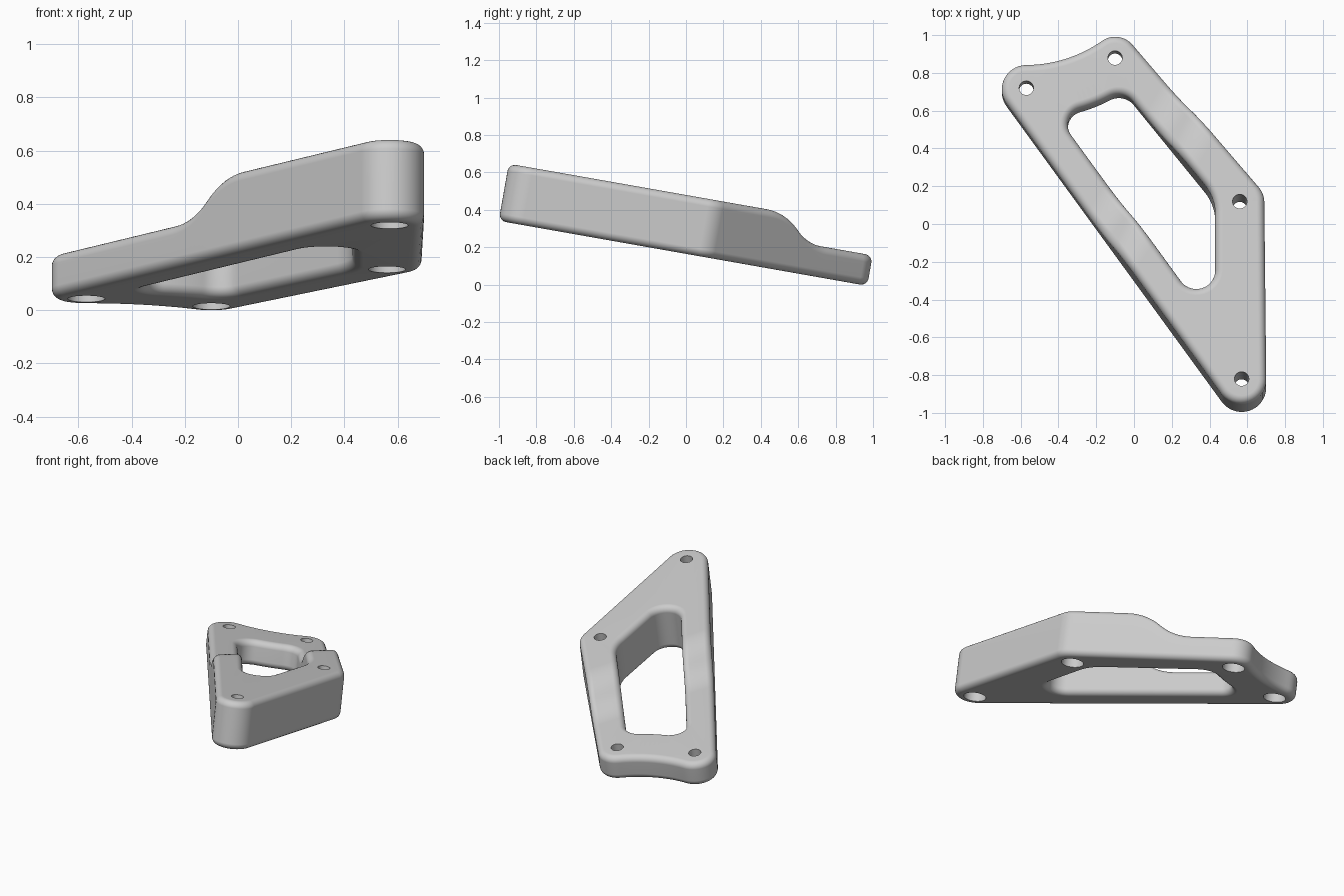
import bpy, bmesh, math
from mathutils import Vector, Matrix

if "Cube" in bpy.data.objects:
    bpy.data.objects.remove(bpy.data.objects["Cube"], do_unlink=True)

THICK, DROP, ROUND = 0.31, 0.145, 0.04      # full height, step height, edge rounding
STEP_DIR = Vector((-0.866, 0.5, 0))         # direction in which the plate steps down
STEP_A, STEP_B = -0.165, 0.23
TILT = math.radians(-10)

# corner circles, counter-clockwise: x, y, radius, radius of a hollow side after it
BODY = [(0.57, -0.887, 0.13, 0), (0.56, 0.067, 0.13, 0),
        (-0.10, 0.864, 0.12, 0.7), (-0.57, 0.702, 0.13, 0)]
WINDOW = [(0.33, -0.298, 0.10, 0), (0.18, 0.006, 0.25, 0),
          (-0.08, 0.57, 0.10, 0.8), (-0.26, 0.508, 0.09, 0)]


def angle(v):
    return math.atan2(v.y, v.x)


def arc(c, r, a0, a1, n):
    return [(c.x + r * math.cos(a0 + (a1 - a0) * i / n),
             c.y + r * math.sin(a0 + (a1 - a0) * i / n)) for i in range(n + 1)]


def outline(corners, inset):
    """Closed outline of arcs joined by tangent lines or hollow arcs."""
    n = len(corners)
    leave, arrive, hollow = [0] * n, [0] * n, [None] * n
    for i, (x, y, r, big) in enumerate(corners):
        j = (i + 1) % n
        c1, c2, r2 = Vector((x, y)), Vector(corners[j][:2]), corners[j][2]
        d = c2 - c1
        if big:
            u = d.normalized()
            a = ((r + big) ** 2 - (r2 + big) ** 2 + d.length ** 2) / (2 * d.length)
            h = math.sqrt((r + big) ** 2 - a * a)
            e = c1 + u * a + Vector((u.y, -u.x)) * h
            leave[i], arrive[j] = angle(e - c1), angle(e - c2)
            a0 = angle(c1 - e)
            sweep = (angle(c2 - e) - a0 + math.pi) % math.tau - math.pi
            hollow[i] = (e, big + inset, a0, a0 + sweep)
        else:
            leave[i] = arrive[j] = angle(d) - math.acos((r - r2) / d.length)
    pts = []
    for i, (x, y, r, _) in enumerate(corners):
        sweep = (leave[i] - arrive[i]) % math.tau
        pts += arc(Vector((x, y)), r - inset, arrive[i], arrive[i] + sweep, 14)
        if hollow[i]:
            pts += arc(*hollow[i], 18)[1:-1]
    return pts


def rounded_levels():
    """Inset and height pairs for a wall with rounded bottom and top edges."""
    q = [i * math.pi / 12 for i in range(7)]
    low = [(ROUND * (1 - math.sin(a)), ROUND * (1 - math.cos(a))) for a in q]
    return low + [(i, THICK - z) for i, z in reversed(low)]


def wall(bm, loops):
    """Skin stacked loops; return the edges of the first and last loop."""
    rings = [[bm.verts.new((x, y, z)) for x, y in pts] for pts, z in loops]
    n = len(rings[0])
    for lo, hi in zip(rings, rings[1:]):
        for i in range(n):
            j = (i + 1) % n
            bm.faces.new((lo[i], lo[j], hi[j], hi[i]))
    return [[bm.edges.get((r[i], r[(i + 1) % n])) for i in range(n)]
            for r in (rings[0], rings[-1])]


def step_drop(s):
    """S-shaped step made of two equal tangent arcs."""
    w, h = (STEP_B - STEP_A) / 2, DROP / 2
    r = (w * w + h * h) / (2 * h)
    t = min(max(s - STEP_A, 0), 2 * w)
    if t <= w:
        return r - math.sqrt(r * r - t * t)
    return DROP - r + math.sqrt(r * r - (2 * w - t) ** 2)


bm = bmesh.new()
bottom, top = [], []

# outer wall and window wall
for corners, sign in ((BODY, 1), (WINDOW, -1)):
    lo, hi = wall(bm, [(outline(corners, sign * i), z) for i, z in rounded_levels()])
    bottom += lo
    top += hi

# screw holes with a wider recess underneath
for x, y, _, _ in BODY:
    c = Vector((x, y))
    lo, hi = wall(bm, [(arc(c, r, 0, math.tau, 32)[:-1], z) for r, z in
                       ((0.07, 0), (0.07, 0.08), (0.038, 0.08), (0.038, THICK))])
    bottom += lo
    top += hi

# flat caps
for edges, up in ((bottom, -1), (top, 1)):
    bmesh.ops.triangle_fill(bm, edges=edges, use_beauty=True, normal=(0, 0, up))
bmesh.ops.recalc_face_normals(bm, faces=bm.faces[:])

# cut across the step, then lower the top along it
CUTS = 16
for k in range(CUTS + 1):
    s = STEP_A + (STEP_B - STEP_A) * k / CUTS
    bmesh.ops.bisect_plane(bm, geom=bm.verts[:] + bm.edges[:] + bm.faces[:],
                           dist=1e-5, plane_co=STEP_DIR * s, plane_no=STEP_DIR)
for v in bm.verts:
    if v.co.z > THICK / 2:
        v.co.z -= step_drop(v.co.dot(STEP_DIR))

# lean the plate forward and rest it on the ground
bm.transform(Matrix.Rotation(TILT, 4, 'X'))
bm.transform(Matrix.Translation((0, 0, -min(v.co.z for v in bm.verts))))

mesh = bpy.data.meshes.new("bracket_plate")
bm.to_mesh(mesh)
bm.free()
plate = bpy.data.objects.new("bracket_plate", mesh)
bpy.context.collection.objects.link(plate)

# single grey material
grey = bpy.data.materials.new("plain_grey")
grey.use_nodes = True
colour = (0.6, 0.6, 0.6, 1)
grey.diffuse_color = colour
grey.node_tree.nodes["Principled BSDF"].inputs["Base Color"].default_value = colour
mesh.materials.append(grey)

bpy.ops.object.select_all(action='DESELECT')
plate.select_set(True)
bpy.context.view_layer.objects.active = plate
bpy.ops.object.shade_smooth_by_angle(angle=math.radians(35))
normals = plate.modifiers.new("even_normals", 'WEIGHTED_NORMAL')
normals.keep_sharp = True
